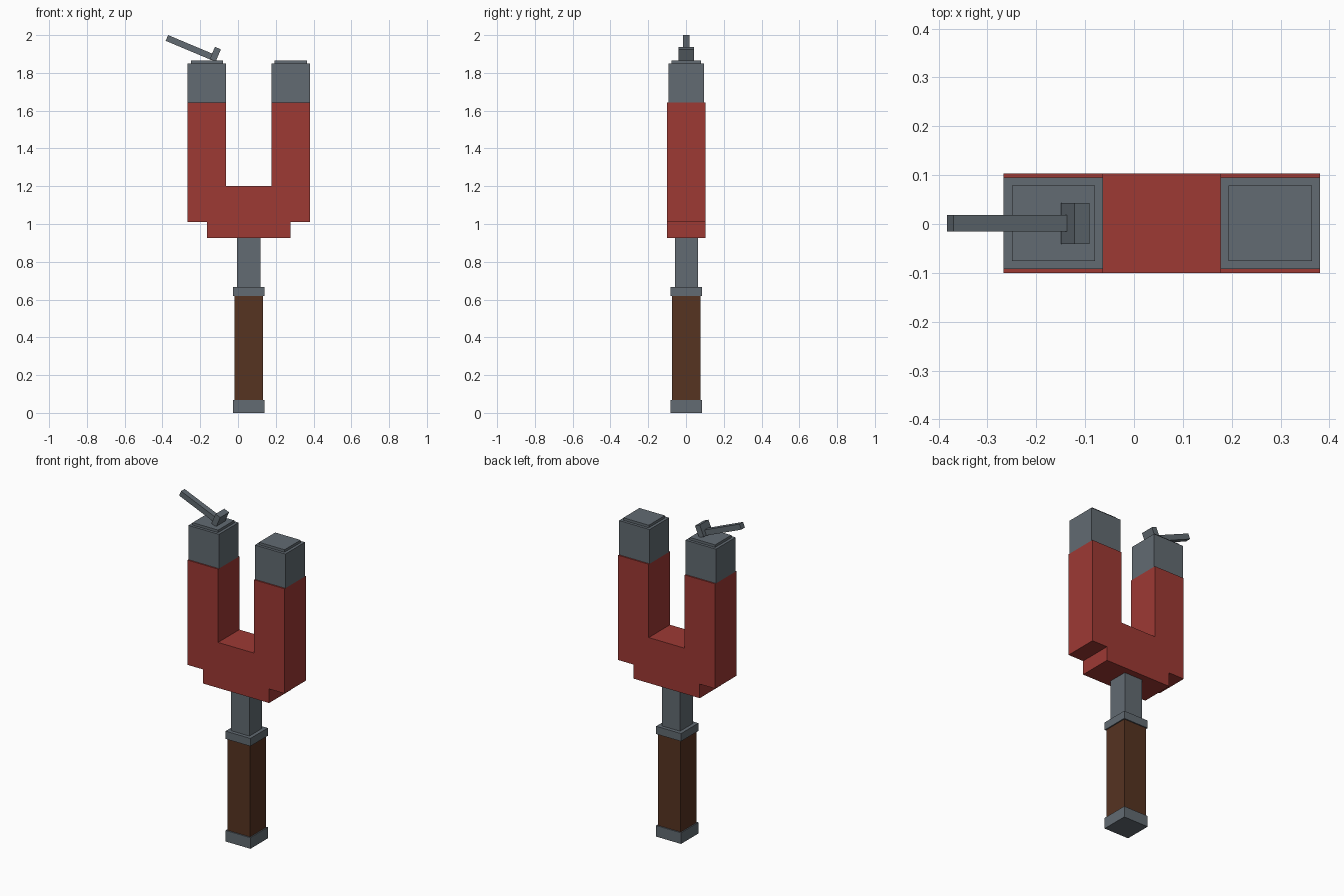
import bpy, bmesh, math
from mathutils import Matrix, Vector

cube = bpy.data.objects.get("Cube")
if cube:
    bpy.data.objects.remove(cube, do_unlink=True)


def material(name, rgb):
    m = bpy.data.materials.new(name)
    m.use_nodes = True
    m.diffuse_color = (*rgb, 1)
    bsdf = next(n for n in m.node_tree.nodes if n.type == 'BSDF_PRINCIPLED')
    bsdf.inputs["Base Color"].default_value = (*rgb, 1)
    return m


RED = material("red paint", (0.337, 0.041, 0.034))
STEEL = material("grey steel", (0.122, 0.146, 0.168))
WOOD = material("brown wood", (0.093, 0.033, 0.0152))


def finish(name, bm, mat):
    bmesh.ops.recalc_face_normals(bm, faces=bm.faces)
    mesh = bpy.data.meshes.new(name)
    bm.to_mesh(mesh)
    bm.free()
    mesh.materials.append(mat)
    obj = bpy.data.objects.new(name, mesh)
    bpy.context.scene.collection.objects.link(obj)
    return obj


def box(name, centre, size, mat, tilt=0.0):
    """Box with its origin at its centre, tilted about y."""
    bm = bmesh.new()
    bmesh.ops.create_cube(bm, size=1, matrix=Matrix.Diagonal((*size, 1)))
    obj = finish(name, bm, mat)
    obj.location = centre
    obj.rotation_euler.y = tilt
    return obj


CX, CY = 0.057, 0.0015   # axis of the handle

# Handle: square blocks stacked along the axis (half width, bottom, top)
for name, half, z0, z1, mat in (
        ("pommel", 0.083, 0.0, 0.067, STEEL),
        ("grip", 0.076, 0.067, 0.62, WOOD),
        ("collar", 0.083, 0.62, 0.667, STEEL),
        ("shaft", 0.061, 0.667, 0.925, STEEL)):
    box(name, (CX, CY, (z0 + z1) / 2), (2 * half, 2 * half, z1 - z0), mat)

# Forked body: half outline from the axis, mirrored and extruded in depth
half_outline = [(0.221, 0.925), (0.221, 1.01), (0.324, 1.01),
                (0.324, 1.643), (0.12, 1.643), (0.12, 1.2)]
outline = half_outline + [(-x, z) for x, z in reversed(half_outline)]
bm = bmesh.new()
face = bm.faces.new([bm.verts.new((CX + x, CY - 0.1015, z)) for x, z in outline])
ext = bmesh.ops.extrude_face_region(bm, geom=[face])
bmesh.ops.translate(bm, vec=(0, 0.203, 0),
                    verts=[v for v in ext["geom"] if isinstance(v, bmesh.types.BMVert)])
finish("forked_body", bm, RED)

# Prong tips with a thin raised plate on each
for side, sign in (("left", 1), ("right", -1)):
    x = CX + sign * 0.222
    box(side + "_prong_tip", (x, CY, 1.7465), (0.204, 0.187, 0.207), STEEL)
    box(side + "_tip_plate", (x, CY, 1.857), (0.17, 0.154, 0.016), STEEL)

# Tilted lever on the right tip: a cross block and a rod running up and out
TILT = math.radians(22.8)
box("lever_block", (-0.12, CY, 1.899), (0.034, 0.084, 0.07), STEEL, TILT)
rod_end, rod_len = Vector((-0.3765, CY, 1.985)), 0.265
along = Vector((math.cos(TILT), 0, -math.sin(TILT)))
box("lever_rod", rod_end + along * rod_len / 2, (rod_len, 0.034, 0.033), STEEL, TILT)
